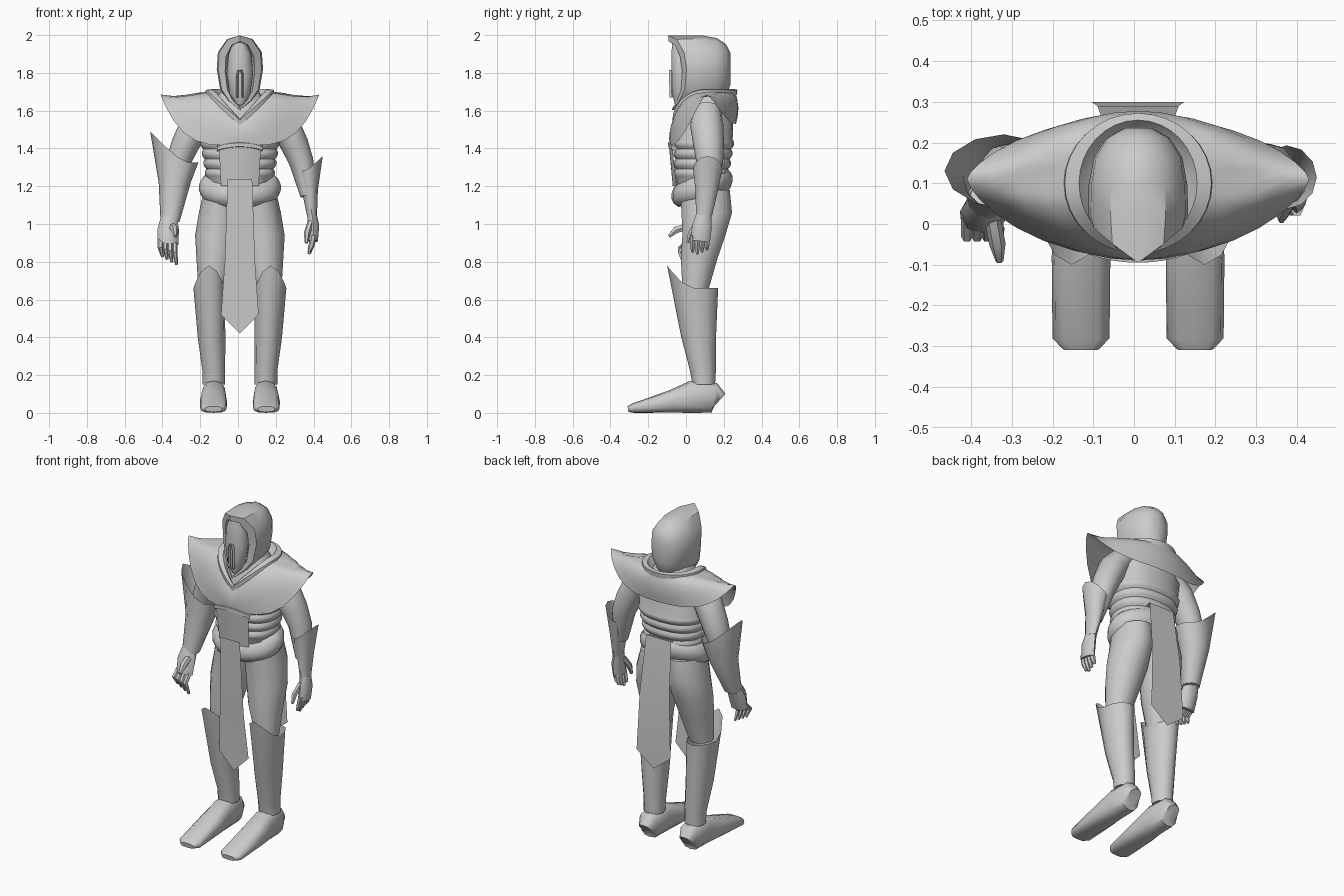
import bpy, bmesh, math
from mathutils import Vector

if "Cube" in bpy.data.objects:
    bpy.data.objects.remove(bpy.data.objects["Cube"])

grey = bpy.data.materials.new("plain grey")
grey.use_nodes = True
tone = (0.6, 0.6, 0.6, 1)
grey.diffuse_color = tone
grey.node_tree.nodes["Principled BSDF"].inputs["Base Color"].default_value = tone

AXIS = 0.01   # the body's middle line


def signed_power(value, power):
    return math.copysign(abs(value) ** power, value)


def skin(name, rings, start_cap=True, end_cap=True, closed=True, angle=45):
    """Bridge rings of points into one smooth surface."""
    bm = bmesh.new()
    loops = [[bm.verts.new(point) for point in ring] for ring in rings]
    count = len(rings[0])
    for upper, lower in zip(loops, loops[1:]):
        for k in range(count if closed else count - 1):
            m = (k + 1) % count
            bm.faces.new((upper[k], upper[m], lower[m], lower[k]))
    if start_cap:
        bm.faces.new(loops[0])
    if end_cap:
        bm.faces.new(loops[-1])
    bmesh.ops.remove_doubles(bm, verts=bm.verts, dist=0.0005)
    bmesh.ops.recalc_face_normals(bm, faces=bm.faces)
    mesh = bpy.data.meshes.new(name)
    bm.to_mesh(mesh)
    bm.free()
    mesh.materials.append(grey)
    part = bpy.data.objects.new(name, mesh)
    part.location.x = AXIS
    bpy.context.collection.objects.link(part)
    bpy.ops.object.select_all(action='DESELECT')
    part.select_set(True)
    bpy.context.view_layer.objects.active = part
    bpy.ops.object.shade_smooth_by_angle(angle=math.radians(angle))


def tube(name, path, sides=12, level=True, depth=1, shape=None, side=1, power=1, **options):
    """Loft ellipses (x, y, z, width, optional depth); shape may move points."""
    rings = []
    for i, (x, y, z, width, *own_depth) in enumerate(path):
        across, along = Vector((1, 0, 0)), Vector((0, 1, 0))
        if not level:
            before, after = path[max(i - 1, 0)], path[min(i + 1, len(path) - 1)]
            heading = (Vector(after[:3]) - Vector(before[:3])).normalized()
            across = (across - heading * across.dot(heading)).normalized()
            along = heading.cross(across)
        along = along * (own_depth[0] if own_depth else width * depth)
        ring = []
        for k in range(sides):
            turn = math.tau * k / sides
            c, s = math.cos(turn), math.sin(turn)
            point = Vector((x, y, z)) + across * width * signed_power(c, power) + along * signed_power(s, power)
            if shape:
                shape(i, point, c, s)
            point.x *= side
            ring.append(point)
        rings.append(ring)
    skin(name, rings, **options)


# torso with shallow ribs around flanks and back
body = [(0, .09, 1.12, .17, .13)]
for i in range(17):
    ripple = .012 * abs(math.sin(i * math.pi / 4))
    body.append((0, .08 + i * .001, 1.24 + i * .013, .17 + i * .002 + ripple, .135 + i * .001 + ripple))
body += [(0, .1, 1.54, .21, .15), (0, .1, 1.64, .14, .12), (0, .1, 1.72, .09)]
tube("torso", body, sides=20, power=.85)


# abdomen plate with arched upper rim
def bow(half_width, y, z, arch=.02):
    steps = [t / 4 for t in range(-4, 5)]
    return [(half_width * t, y + .02 * t * t, z + arch * (1 - t * t)) for t in steps]


skin("abdomen_plate", [bow(.1, -.07, 1.2, 0), bow(.11, -.09, 1.39), bow(.11, -.06, 1.4)], False, False, False)
skin("plate_rim", [bow(.12, y, z) for y, z in ((-.08, 1.385), (-.095, 1.39), (-.095, 1.41), (-.07, 1.415))],
     False, False, False)


# belt, rounded and higher at the back
def tilt_belt(i, point, c, s):
    point.z += .28 * (point.y - .085)


belt_path = []
for i in range(6):
    width = .18 + .038 * math.sin(math.pi * i / 5) ** .7
    belt_path.append((0, .085, 1.125 + .027 * i, width, width - .055))
tube("belt", belt_path, sides=20, shape=tilt_belt)


# hanging cloths ending in a point
def cloth(name, rows, tip):
    rings = [[(-w, y, z), (0, y, z), (w, y, z)] for z, w, y in rows]
    rings.append([(0, rows[-1][2], tip)] * 3)
    skin(name, rings, False, False, False)


cloth("front_cloth", [(1.235, .065, -.09), (.8, .08, -.075), (.52, .1, -.055)], .42)
cloth("back_cloth", [(1.29, .085, .22), (1.3, .085, .25), (.97, .1, .29), (.61, .115, .3)], .52)


# shoulder mantle: collar line sweeping out to raised side tips
def collar_line(turn, width, depth, lift=0):
    s, c = math.sin(turn), math.cos(turn)
    drop = .16 * (1 - abs(s)) if c > 0 else 0
    return Vector((width * s, .1 - depth * c, 1.7 - drop + lift))


def rim_line(turn):
    s, c = math.sin(turn), math.cos(turn)
    base, depth = (1.415, .195) if c > 0 else (1.53, .155)
    return Vector((.42 * s, .11 - depth * signed_power(c, 1.4), base + (1.685 - base) * s ** 4))


turns = [math.tau * k / 32 for k in range(32)]
layers = []
for t in (0, .25, .5, .75, 1):
    bulge = math.sin(math.pi * t)
    ring = []
    for turn in turns:
        point = collar_line(turn, .17, .16).lerp(rim_line(turn), t)
        point.y -= .015 * bulge * math.cos(turn)
        point.z += bulge * (.035 * abs(math.sin(2 * turn)) - .02 * math.sin(turn) ** 8)
        ring.append(point)
    layers.append(ring)
skin("shoulder_mantle", layers, False, False, angle=50)

# collar band sloping in to the neck
band = ((.185, .168, -.02), (.18, .172, .01), (.145, .155, .015), (.118, .13, -.02), (.08, .1, -.04))
skin("collar_band", [[collar_line(turn, *size) for turn in turns] for size in band], False, angle=50)

# hood: one arch outline drawn back over the head, its front edge keeled to a point
half = [(0, 1.6), (.06, 1.65), (.1, 1.71), (.118, 1.82), (.112, 1.91), (.065, 1.98), (0, 2)]
arch = half + [(-x, z) for x, z in half[-2:0:-1]]


def hood_ring(y, wide, tall, middle=1.84, lean=0, keel=0):
    return [(x * wide, y - lean * max(0, z - 1.8) + keel * abs(x) * wide, middle + (z - 1.84) * tall)
            for x, z in arch]


hood = [hood_ring(y, wide, tall, middle, .1, .7) for y, wide, tall, middle in
        ((-.02, .5, .8, 1.825), (-.045, .62, .86, 1.825), (-.072, .66, .88, 1.825), (-.075, .97, .985, 1.84))]
for t in (.1, .4, .68, .88, .98):
    shrink = (1 - t ** 4) ** .5
    hood.append(hood_ring(.24 * t, 1.04 * shrink, .2 + .79 * shrink))
skin("hood", hood, angle=38)

# face mask filling the opening, with a framed breathing slot
tube("face_mask", [(0, -.025, 1.63, .02, .035), (0, -.025, 1.69, .055, .05), (0, -.025, 1.8, .07, .053),
                   (0, -.025, 1.9, .06, .055), (0, -.03, 1.96, .035, .045)], sides=10)
for side in (-1, 1):
    tube("slot_bar", [(.014, -.075, 1.67, .006), (.014, -.078, 1.79, .006), (.007, -.078, 1.815, .006)],
         sides=4, depth=2, side=side)


# legs, greaves and feet on both sides
def greave_top(i, point, c, s):
    if i == 0:
        front = max(0, -s)
        point.z += .12 * front ** 2
        point.y -= .02 * front ** 3


thigh = [(.09, .1, 1.18, .1, .135), (.105, .11, 1.06, .112, .137), (.12, .095, .94, .117),
         (.13, .07, .82, .1), (.15, .05, .65, .07)]
greave = [(.163, .045, .66, .083, .125), (.15, .067, .4, .073, .092), (.138, .09, .22, .06, .068),
          (.138, .094, .15, .06)]
foot = [(.138, .172, .06, .04, .055), (.138, .15, .08, .06, .08), (.138, .03, .085, .064, .085),
        (.14, -.08, .06, .072, .06), (.14, -.28, .025, .07, .025), (.14, -.307, .02, .045, .015)]

# arms with bracers whose outer rim rises to a spike
arm = [(.17, .11, 1.6, .07), (.24, .11, 1.52, .08), (.29, .12, 1.42, .074), (.325, .125, 1.33, .065),
       (.36, .1, 1.15, .04)]
slim_bracer = [(.36, .115, 1.28, .052, .078), (.37, .11, 1.18, .043, .06), (.382, .095, 1.04, .026, .042)]
broad_bracer = [(.32, .13, 1.325, .1, .09), (.345, .12, 1.22, .085), (.37, .06, 1.01, .05)]


def spike(lift):
    def shape(i, point, c, s):
        if i == 0:
            outward = max(0, (c + .4) / 1.4) ** 1.4
            point.z += lift * outward
            point.x += lift * outward / 3
    return shape


for side, label, bracer, lift in ((1, "left", slim_bracer, .08), (-1, "right", broad_bracer, .165)):
    tube(label + "_thigh", thigh, side=side, sides=14)
    tube(label + "_greave", greave, side=side, shape=greave_top, start_cap=False, angle=50)
    tube(label + "_foot", foot, side=side, level=False, power=.75)
    tube(label + "_arm", arm, side=side, level=False, depth=1.1)
    tube(label + "_bracer", bracer, side=side, shape=spike(lift), start_cap=False, angle=40)


# hands: palm, thumb and four tapering fingers
def digit(name, side, root, middle, tip, width):
    path = [(*root, width), (*middle, width), (*tip, width / 2)]
    tube(name, path, sides=6, level=False, side=side)


tube("left_palm", [(.38, .095, 1.06, .025, .038), (.39, .085, .99, .03, .052), (.388, .075, .91, .025, .052)],
     sides=8, level=False)
tube("right_palm", [(.375, .06, 1.04, .042), (.38, .03, .97, .057, .043), (.38, .01, .89, .055, .032)],
     sides=8, level=False, side=-1)
digit("left_thumb", 1, (.375, .06, 1.01), (.355, .025, .95), (.352, .01, .9), .017)
digit("right_thumb", -1, (.36, .03, .99), (.345, -.05, .97), (.34, -.09, .935), .02)
for i in range(4):
    y = .035 + i * .025
    x = .345 + i * .025
    digit("left_finger", 1, (.39, y, .94), (.38, y, .89), (.366, y, .84 + .012 * abs(i - 1)), .016)
    digit("right_finger", -1, (x, .01, .91), (x, -.03, .85 + i * .008), (x - .01, -.01, .785 + i * .014), .015)
